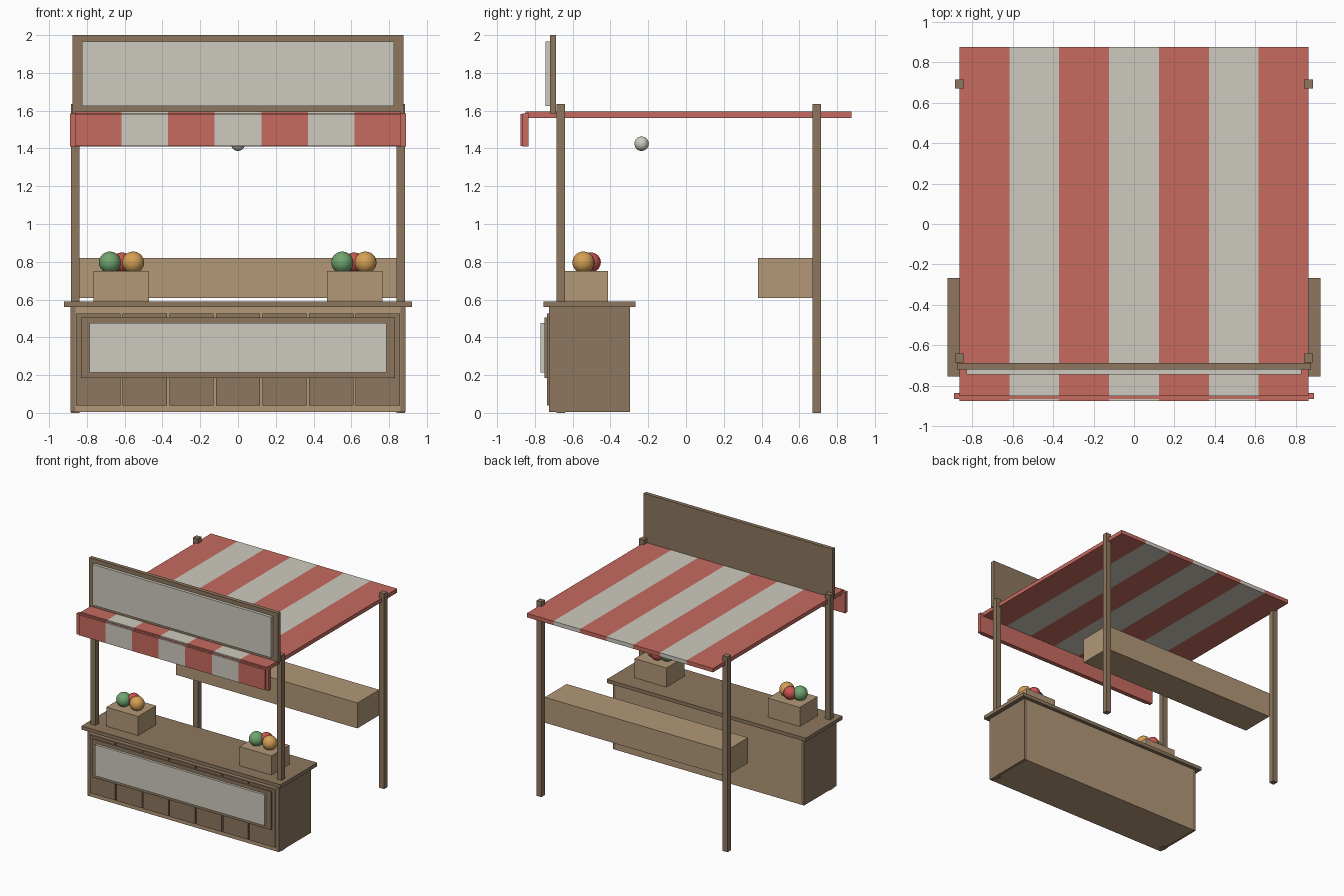
import bpy
import bmesh
from mathutils import Vector

default = bpy.data.objects.get("Cube")
if default:
    bpy.data.objects.remove(default, do_unlink=True)


def make_material(name, *srgb):
    """Flat colour from 8-bit screen values, stored as linear."""
    linear = [((c / 255 + 0.055) / 1.055) ** 2.4 for c in srgb] + [1]
    material = bpy.data.materials.new(name)
    material.use_nodes = True
    material.diffuse_color = linear
    shader = material.node_tree.nodes["Principled BSDF"]
    shader.inputs["Base Color"].default_value = linear
    return material


light_wood = make_material("light wood", 178, 152, 119)
dark_wood = make_material("dark wood", 141, 119, 94)
cream = make_material("cream cloth", 206, 203, 191)
red = make_material("red cloth", 198, 107, 95)
green = make_material("green fruit", 112, 165, 112)
orange = make_material("orange fruit", 212, 160, 85)
fruit_red = make_material("red fruit", 200, 85, 80)

STRIPES = 7
HALF = 0.863
STEP = 2 * HALF / STRIPES


def finish(name, bm, *materials):
    mesh = bpy.data.meshes.new(name)
    bm.to_mesh(mesh)
    bm.free()
    for material in materials:
        mesh.materials.append(material)
    obj = bpy.data.objects.new(name, mesh)
    bpy.context.collection.objects.link(obj)
    return obj


def box_mesh(x, y, z):
    """Box from (low, high) pairs along each axis."""
    bm = bmesh.new()
    bmesh.ops.create_cube(bm, size=1)
    for vert in bm.verts:
        vert.co = Vector([span[int(c > 0)] for c, span in zip(vert.co, (x, y, z))])
    return bm


def box(name, x, y, z, material):
    return finish(name, box_mesh(x, y, z), material)


def wide_box(name, half, y, z, material):
    return box(name, (-half, half), y, z, material)


def striped_box(name, y, z):
    """Box cut into equal strips along x, alternating red and cream."""
    bm = box_mesh((-HALF, HALF), y, z)
    for i in range(1, STRIPES):
        geometry = bm.verts[:] + bm.edges[:] + bm.faces[:]
        bmesh.ops.bisect_plane(bm, geom=geometry, plane_no=(1, 0, 0),
                               plane_co=(i * STEP - HALF, 0, 0))
    for face in bm.faces:
        strip = int((face.calc_center_median().x + HALF) / STEP)
        face.material_index = min(max(strip, 0), STRIPES - 1) % 2
    return finish(name, bm, red, cream)


def ball(name, centre, radius, material):
    bm = bmesh.new()
    bmesh.ops.create_uvsphere(bm, u_segments=24, v_segments=16, radius=radius)
    bmesh.ops.translate(bm, verts=bm.verts, vec=centre)
    for face in bm.faces:
        face.smooth = True
    return finish(name, bm, material)


# Counter
wide_box("counter_body", 0.86, (-0.725, -0.297), (0.005, 0.56), light_wood)
wide_box("counter_top", 0.922, (-0.755, -0.268), (0.56, 0.59), dark_wood)
for i in range(STRIPES):
    left = i * STEP - HALF
    box("front_plank", (left + 0.006, left + STEP - 0.006),
        (-0.737, -0.725), (0.04, 0.525), dark_wood)
wide_box("counter_sign_frame", 0.83, (-0.75, -0.735), (0.185, 0.505), dark_wood)
wide_box("counter_sign_panel", 0.785, (-0.77, -0.75), (0.215, 0.475), cream)

# Posts, counter sides and produce, mirrored left and right
for side, label in ((1, "left"), (-1, "right")):
    def span(a, b):
        return tuple(sorted((side * a, side * b)))

    box(label + "_counter_side", span(0.86, 0.886), (-0.725, -0.297), (0.005, 0.56), dark_wood)
    for place, y in (("front", -0.663), ("back", 0.692)):
        box(f"{label}_{place}_post", span(0.84, 0.885),
            (y - 0.0225, y + 0.0225), (0, 1.635), dark_wood)
    box(label + "_crate", span(0.47, 0.765), (-0.65, -0.413), (0.59, 0.75), light_wood)
    middle = side * 0.615
    ball("green_fruit", (middle - 0.063, -0.543, 0.796), 0.058, green)
    ball("orange_fruit", (middle + 0.06, -0.543, 0.796), 0.058, orange)
    ball("red_fruit", (middle, -0.503, 0.797), 0.052, fruit_red)

# Back shelf
wide_box("back_shelf", 0.84, (0.38, 0.67), (0.607, 0.82), light_wood)

# Awning with front valance
striped_box("awning", (-0.85, 0.875), (1.562, 1.595))
wide_box("valance_board", 0.89, (-0.865, -0.835), (1.41, 1.585), red)
striped_box("valance_stripes", (-0.875, -0.865), (1.412, 1.583))

# Top sign
wide_box("top_sign_frame", 0.875, (-0.72, -0.687), (1.585, 2), dark_wood)
wide_box("top_sign_panel", 0.827, (-0.745, -0.72), (1.625, 1.965), cream)

# Hanging lamp
ball("lamp_bulb", (0, -0.235, 1.425), 0.038, cream)
